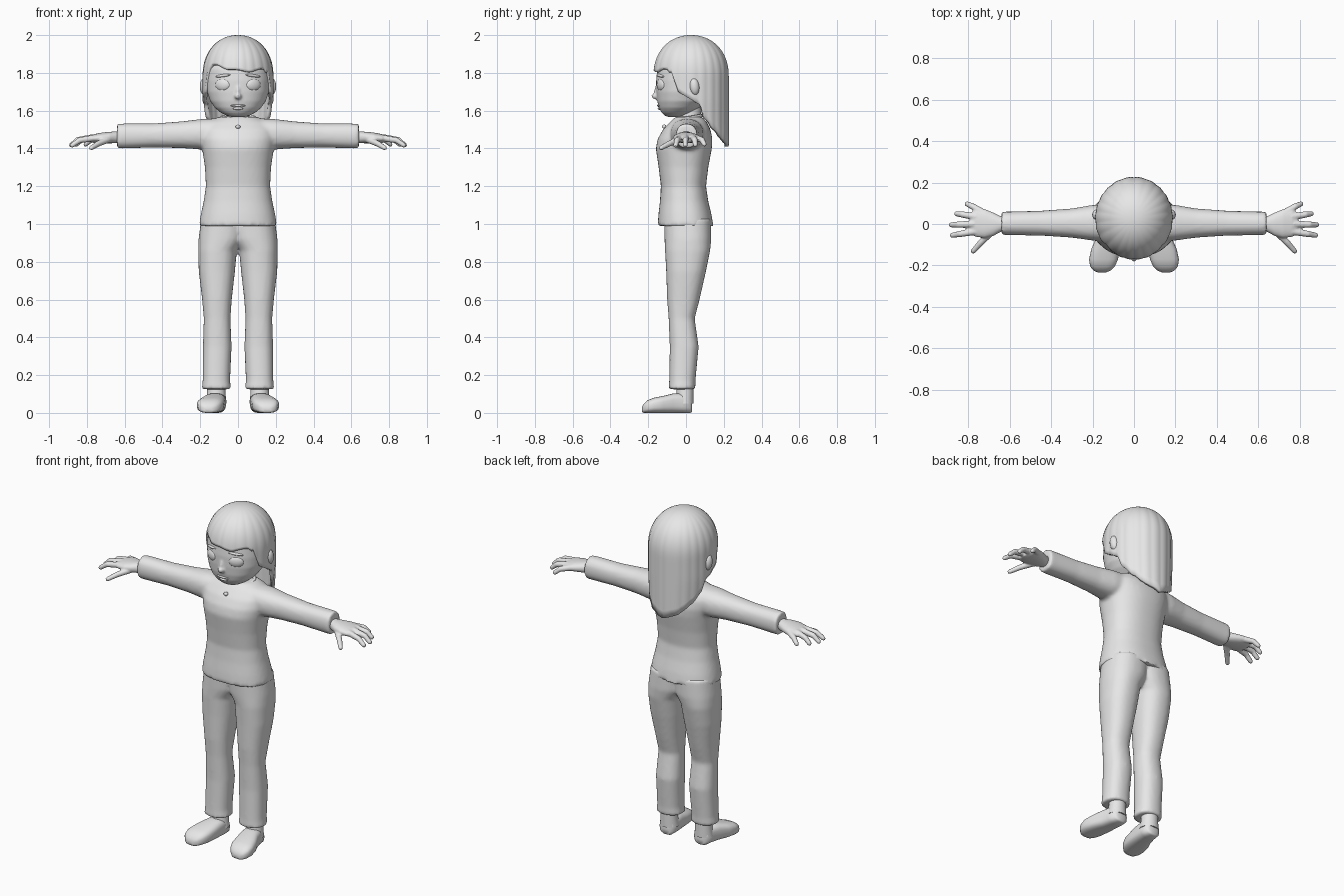
import bpy, bmesh, math
from mathutils import Vector, Matrix, Euler

if "Cube" in bpy.data.objects:
    bpy.data.objects.remove(bpy.data.objects["Cube"])

grey = bpy.data.materials.new("plain grey")
grey.diffuse_color = (0.8, 0.8, 0.8, 1)
grey.use_nodes = True
grey.node_tree.nodes["Principled BSDF"].inputs["Base Color"].default_value = grey.diffuse_color


def spow(a, e):
    return math.copysign(abs(a) ** e, a)


def loft(bm, rings, p=2.0, n=32):
    """Skin rings of (centre, half axis u, half axis v) as superellipses."""
    loops = []
    for c, u, v in rings:
        loop = []
        for i in range(n):
            a = 2 * math.pi * i / n
            loop.append(bm.verts.new(c + u * spow(math.cos(a), 2 / p) + v * spow(math.sin(a), 2 / p)))
        loops.append(loop)
    for a, b in zip(loops, loops[1:]):
        for i in range(n):
            k = (i + 1) % n
            bm.faces.new((a[i], a[k], b[k], b[i]))
    bm.faces.new(loops[0][::-1])
    bm.faces.new(loops[-1])


def boxes(axis, rows, s=1):
    """Rows of (position, a0, a1, b0, b1) across an axis; s=-1 mirrors x."""
    others = [i for i in range(3) if i != axis]
    out = []
    for pos, a0, a1, b0, b1 in rows:
        c, u, v = Vector(), Vector(), Vector()
        c[axis], c[others[0]], c[others[1]] = pos, (a0 + a1) / 2, (b0 + b1) / 2
        u[others[0]], v[others[1]] = (a1 - a0) / 2, (b1 - b0) / 2
        c.x *= s
        out.append((c, u, v))
    return out


def tube(bm, pts, radii, s=1):
    pts = [Vector((x * s, y, z)) for x, y, z in pts]
    # rounded tip
    d = (pts[-1] - pts[-2]).normalized()
    pts.append(pts[-1] + d * radii[-1] * 0.7)
    radii = list(radii) + [radii[-1] * 0.5]
    rings = []
    for i, q in enumerate(pts):
        t = (pts[min(i + 1, len(pts) - 1)] - pts[max(i - 1, 0)]).normalized()
        u = t.cross(Vector((0, 0, 1))).normalized()
        rings.append((q, u * radii[i], t.cross(u) * radii[i]))
    loft(bm, rings, n=12)


def ball(bm, c, r, rot=(0, 0, 0), seg=24):
    m = Matrix.Translation(c) @ Euler(rot).to_matrix().to_4x4() @ Matrix.Diagonal((*r, 1))
    bmesh.ops.create_uvsphere(bm, u_segments=seg, v_segments=seg // 2, radius=1, matrix=m)


def finish(name, bm, voxel=0, smooth=4, angle=50):
    bmesh.ops.recalc_face_normals(bm, faces=bm.faces)
    me = bpy.data.meshes.new(name)
    bm.to_mesh(me)
    bm.free()
    me.materials.append(grey)
    ob = bpy.data.objects.new(name, me)
    bpy.context.collection.objects.link(ob)
    bpy.ops.object.select_all(action='DESELECT')
    ob.select_set(True)
    bpy.context.view_layer.objects.active = ob
    bpy.ops.object.shade_smooth_by_angle(angle=math.radians(angle))
    if voxel:
        r = ob.modifiers.new("blend", 'REMESH')
        r.mode, r.voxel_size, r.use_smooth_shade = 'VOXEL', voxel, True
        sm = ob.modifiers.new("soften", 'SMOOTH')
        sm.factor, sm.iterations = 0.5, smooth
    return ob


# sweater: torso and sleeves blended together
bm = bmesh.new()
loft(bm, boxes(2, [
    (0.99, -.207, .207, -.15, .145), (1.05, -.197, .197, -.146, .135), (1.12, -.182, .182, -.138, .118),
    (1.2, -.17, .17, -.133, .106), (1.3, -.175, .175, -.145, .118), (1.4, -.19, .19, -.16, .137),
    (1.45, -.2, .2, -.15, .14), (1.5, -.2, .2, -.122, .13), (1.54, -.165, .165, -.085, .11),
    (1.568, -.1, .1, -.055, .085)]), p=2.3, n=48)
for s in (1, -1):
    loft(bm, boxes(0, [
        (.1, -.085, .095, 1.4, 1.56), (.2, -.08, .092, 1.395, 1.555), (.3, -.066, .075, 1.402, 1.543),
        (.45, -.056, .064, 1.405, 1.532), (.6, -.054, .06, 1.4, 1.532), (.64, -.054, .06, 1.4, 1.53)], s), p=2.3)
finish("sweater", bm, 0.011, 5)

# trousers: two legs joined at the hips
bm = bmesh.new()
for s in (1, -1):
    loft(bm, boxes(2, [
        (.125, .036, .192, -.092, .05), (.17, .042, .187, -.089, .05), (.35, .034, .186, -.086, .067),
        (.5, .04, .181, -.092, .046), (.6, .033, .19, -.1, .072), (.75, .016, .208, -.105, .106),
        (.86, .006, .211, -.111, .128), (.92, -.035, .209, -.114, .134), (1.03, -.05, .195, -.116, .132)], s), p=2.3)
finish("trousers", bm, 0.011, 4)

# hands: palm, four fingers and a thumb
fingers = [
    [(.73, .055, 1.455), (.78, .085, 1.445), (.808, .098, 1.42)],
    [(.76, .035, 1.458), (.83, .046, 1.445), (.86, .05, 1.418)],
    [(.77, .0, 1.458), (.85, -.003, 1.445), (.885, -.004, 1.415)],
    [(.76, -.035, 1.455), (.84, -.048, 1.443), (.88, -.055, 1.415)],
    [(.68, -.03, 1.45), (.74, -.09, 1.425), (.778, -.133, 1.402)],
]
bm = bmesh.new()
for s in (1, -1):
    loft(bm, boxes(0, [
        (.59, -.034, .034, 1.43, 1.492), (.64, -.036, .036, 1.428, 1.49), (.68, -.058, .055, 1.427, 1.488),
        (.72, -.068, .072, 1.428, 1.484), (.765, -.062, .074, 1.43, 1.475), (.79, -.045, .055, 1.435, 1.465)], s), p=2.2)
    for f in fingers:
        tube(bm, f, (.018, .0155, .0125), s)
finish("hands", bm, 0.005, 3)

# ankles
bm = bmesh.new()
for s in (1, -1):
    loft(bm, boxes(2, [(.05, .06, .17, -.06, .04), (.1, .066, .164, -.05, .04), (.2, .07, .16, -.05, .04)], s), n=24)
finish("ankles", bm)

# shoes, turned slightly outwards
bm = bmesh.new()
for s in (1, -1):
    loft(bm, boxes(1, [
        (.032, .09, .14, .005, .06), (.022, .07, .16, 0, .085), (-.02, .064, .17, 0, .105),
        (-.07, .067, .184, 0, .102), (-.12, .07, .206, 0, .09), (-.17, .077, .217, 0, .08),
        (-.205, .092, .212, 0, .066), (-.225, .113, .195, 0, .047), (-.234, .135, .175, .006, .03)], s), p=2.9)
finish("shoes", bm, angle=65)

# neck
bm = bmesh.new()
loft(bm, boxes(2, [(1.45, -.075, .075, -.05, .09), (1.56, -.062, .062, -.045, .08), (1.66, -.06, .06, -.045, .08)]))
finish("neck", bm)

# collar
bm = bmesh.new()
bands = []
for i in range(33):
    a = 2 * math.pi * i / 32
    c = Vector((.088 * math.cos(a), .015 + .07 * math.sin(a), 1.562 + .012 * math.sin(a)))
    o = Vector((math.cos(a), math.sin(a), 0)) * .009
    bands.append((c, o, Vector((0, 0, .009))))
loft(bm, bands, n=8)
finish("collar", bm)

# neckline button
bm = bmesh.new()
ball(bm, (0, -.115, 1.515), (.013, .012, .011), seg=16)
finish("button", bm)

# head with nose
bm = bmesh.new()
loft(bm, boxes(2, [
    (1.566, -.03, .03, -.092, -.03), (1.573, -.06, .06, -.112, .0), (1.59, -.092, .092, -.13, .035),
    (1.615, -.122, .122, -.143, .07), (1.65, -.147, .147, -.152, .11), (1.70, -.164, .164, -.157, .14),
    (1.76, -.171, .171, -.158, .17), (1.82, -.17, .17, -.152, .18), (1.88, -.145, .145, -.12, .16),
    (1.93, -.1, .1, -.07, .12), (1.96, -.04, .04, -.02, .06)]), p=2.15, n=48)
ball(bm, (0, -.158, 1.677), (.019, .025, .017), seg=16)
ball(bm, (0, -.153, 1.70), (.012, .016, .035), seg=16)
finish("head", bm, 0.007, 3)

# mouth
bm = bmesh.new()
ball(bm, (0, -.142, 1.627), (.04, .012, .007), seg=16)
ball(bm, (0, -.138, 1.612), (.028, .012, .008), seg=16)
finish("lips", bm)

# eyes, brows and ears
eyes, brows, ears = bmesh.new(), bmesh.new(), bmesh.new()
for s in (1, -1):
    ball(eyes, (.08 * s, -.13, 1.737), (.043, .019, .034), (0, 0, .45 * s))
    ball(brows, (.08 * s, -.135, 1.785), (.044, .011, .008), (0, .12 * s, .45 * s), seg=16)
    ball(ears, (.178 * s, .045, 1.727), (.024, .026, .046), (.12, 0, .2 * s))
finish("eyes", eyes)
finish("eyebrows", brows)
finish("ears", ears)

# hair: strands falling from the crown to a length that depends on direction
ends = [(0, 1.81), (30, 1.822), (50, 1.83), (58, 1.81), (70, 1.70), (104, 1.63),
        (110, 1.57), (125, 1.51), (150, 1.445), (180, 1.41)]


def hair_end(deg):
    for (a, za), (b, zb) in zip(ends, ends[1:]):
        if deg <= b:
            return za + (zb - za) * (deg - a) / (b - a)
    return ends[-1][1]


bm = bmesh.new()
cols, rows = 144, 26
grid = []
for i in range(cols):
    th = -math.pi + 2 * math.pi * i / cols
    end = hair_end(abs(math.degrees(th)))
    if abs(th) < 1:
        end += -.012 * math.sin(th * 2) + .006 * math.cos(th * 9)
    col = []
    for j in range(rows + 1):
        t = j / rows
        z = 2.0 - (2.0 - end) * t ** 2
        h = max(0, (z - 1.78) / .22)
        r = max(0, 1 - h ** 2.2) ** (1 / 2.1)
        r *= 1 + min(1, 2 * t) * (.014 * abs(math.sin(th * 11 + .5 * math.sin(3 * th))) - .009)
        narrow = 1 - .3 * max(0, 1.65 - z)
        col.append(bm.verts.new((.187 * r * narrow * math.sin(th), .027 - .2 * r * math.cos(th), z)))
    grid.append(col)
for i in range(cols):
    a, b = grid[i], grid[(i + 1) % cols]
    for j in range(rows):
        bm.faces.new((a[j], a[j + 1], b[j + 1], b[j]))
bmesh.ops.remove_doubles(bm, verts=bm.verts, dist=1e-5)
hair = finish("hair", bm)
so = hair.modifiers.new("thickness", 'SOLIDIFY')
so.thickness, so.offset = .022, -1
